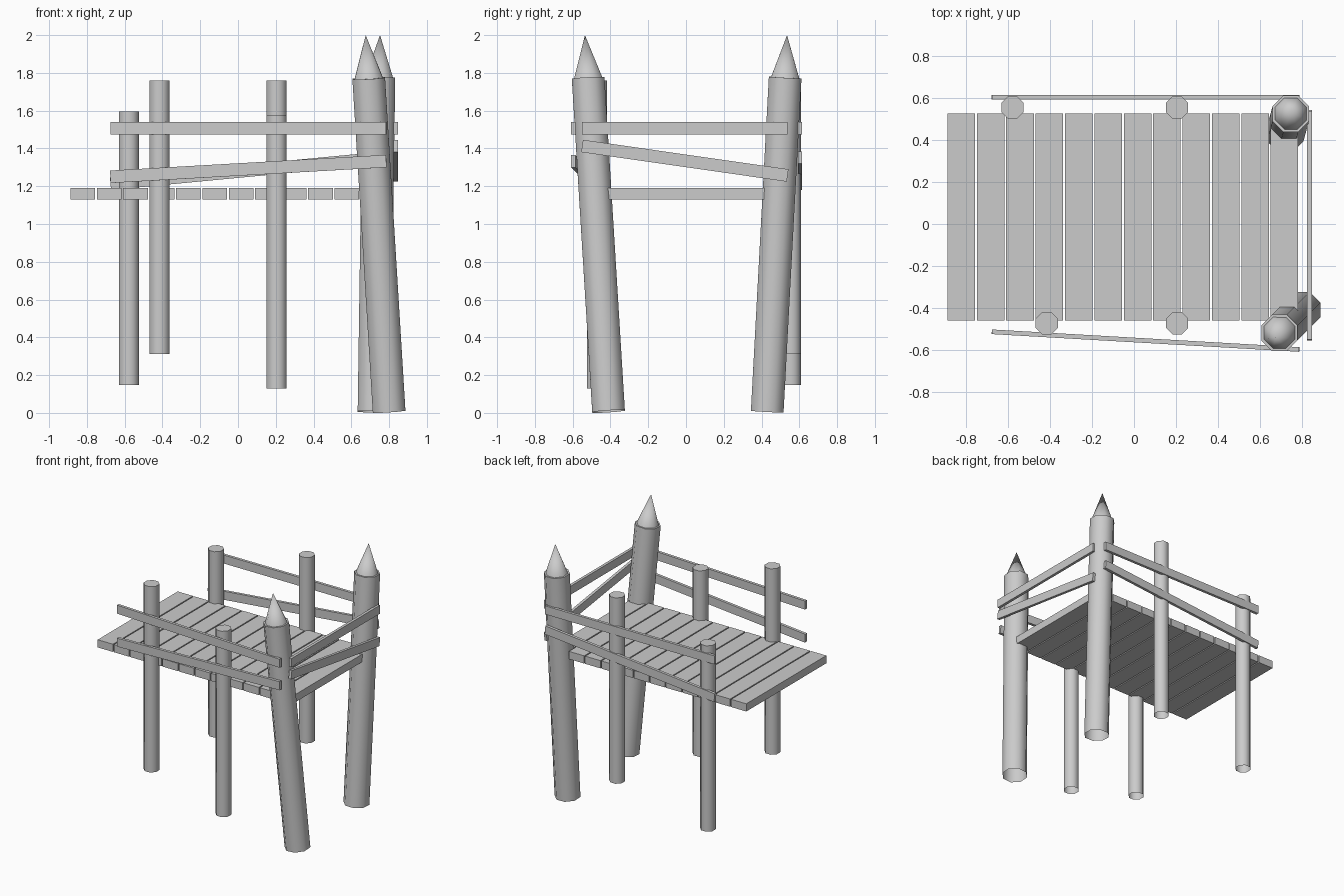
import bpy, bmesh, math
from mathutils import Vector, Matrix

if "Cube" in bpy.data.objects:
    bpy.data.objects.remove(bpy.data.objects["Cube"])

def finish(name, bm, smooth=False):
    bmesh.ops.recalc_face_normals(bm, faces=bm.faces)
    me = bpy.data.meshes.new(name)
    bm.to_mesh(me)
    bm.free()
    ob = bpy.data.objects.new(name, me)
    bpy.context.collection.objects.link(ob)
    if smooth:
        bpy.ops.object.select_all(action='DESELECT')
        ob.select_set(True)
        bpy.context.view_layer.objects.active = ob
        bpy.ops.object.shade_smooth_by_angle(angle=math.radians(50))
    return ob

def post(name, a, b, apothem, tip=None):
    """Eight-sided post from a to b, open underneath; optional pointed tip."""
    a, b = Vector(a), Vector(b)
    rot = Vector((0, 0, 1)).rotation_difference(b - a).to_matrix()
    r = apothem / math.cos(math.pi / 8)
    bm = bmesh.new()

    def ring(c, rad):
        return [bm.verts.new(c + rot @ Vector((rad * math.cos(t), rad * math.sin(t), 0)))
                for t in [(i + 0.5) * math.pi / 4 for i in range(8)]]

    def bridge(p, q):
        for i in range(8):
            j = (i + 1) % 8
            bm.faces.new((p[i], p[j], q[j], q[i]))

    top = ring(b, r)
    bridge(ring(a, r), top)
    if tip:
        inner = ring(b, r * 0.86)
        bridge(top, inner)
        apex = bm.verts.new(Vector(tip))
        for i in range(8):
            bm.faces.new((inner[i], inner[(i + 1) % 8], apex))
    else:
        bm.faces.new(top)
    # open shell: make normals consistent, then face outward
    return finish(name, bm, True)

def beam(name, a, b, thick, height):
    """Box running from a to b, kept upright."""
    a, b = Vector(a), Vector(b)
    x = (b - a).normalized()
    y = Vector((0, 0, 1)).cross(x).normalized()
    z = x.cross(y)
    m = Matrix((x, y, z)).transposed().to_4x4()
    m.translation = (a + b) / 2
    bm = bmesh.new()
    bmesh.ops.create_cube(bm, size=1, matrix=m @ Matrix.Diagonal(((b - a).length, thick, height, 1)))
    return finish(name, bm)

# deck planks
for i in range(12):
    x = -0.822 + i * 0.1398
    beam(f"deck_plank_{i + 1}", (x, -0.46, 1.16), (x, 0.525, 1.16), 0.131, 0.06)

# thin support posts
for name, x, y, z in (("back_left", -0.578, 0.555, 0.148), ("back_right", 0.205, 0.555, 0.312),
                      ("front_left", -0.415, -0.472, 0.312), ("front_right", 0.205, -0.472, 0.13)):
    post(name + "_support_post", (x, y, z), (x, y, z + 1.448), 0.053)

# large leaning pointed posts
post("front_mooring_post", (0.80, -0.41, 0.008), (0.692, -0.518, 1.772), 0.0865, (0.676, -0.535, 2.0))
post("back_mooring_post", (0.72, 0.43, 0.006), (0.746, 0.525, 1.775), 0.0865, (0.752, 0.535, 2.0))

# railings: (end a, end b, lower rail heights at a and b)
for name, a, b, za, zb in (("front", (-0.675, -0.513), (0.785, -0.597), 1.25, 1.333),
                           ("back", (-0.675, 0.604), (0.785, 0.604), 1.213, 1.352),
                           ("right", (0.835, -0.55), (0.835, 0.538), 1.413, 1.257)):
    beam(name + "_upper_rail", (*a, 1.508), (*b, 1.508), 0.022, 0.066)
    beam(name + "_lower_rail", (*a, za), (*b, zb), 0.022, 0.066)
